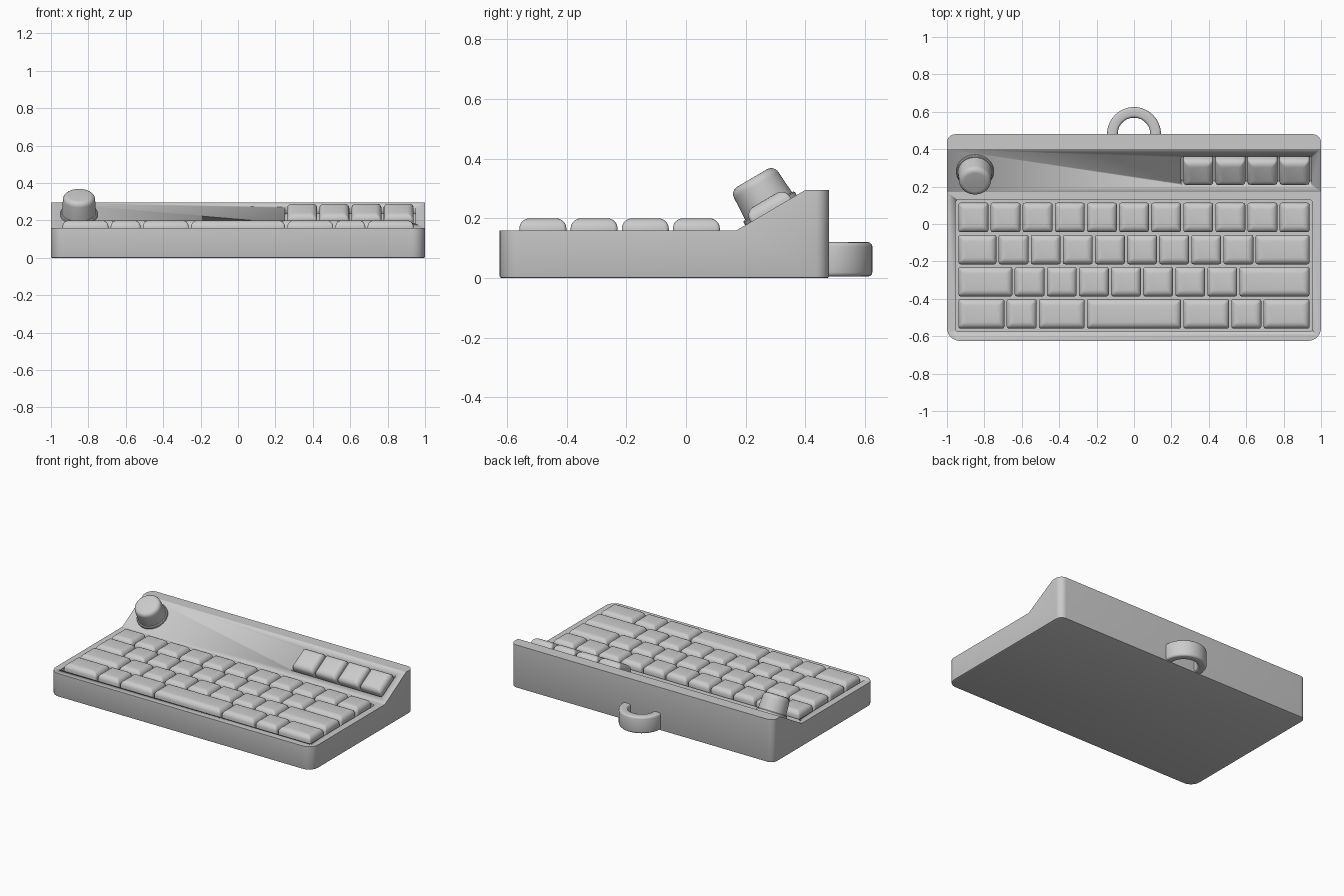
import bpy, bmesh, math
from mathutils import Matrix, Vector

cube = bpy.data.objects.get("Cube")
if cube:
    bpy.data.objects.remove(cube, do_unlink=True)

grey = bpy.data.materials.new("warm grey plastic")
grey.use_nodes = True
COLOUR = (0.6, 0.6, 0.6, 1)
grey.diffuse_color = COLOUR
grey.node_tree.nodes["Principled BSDF"].inputs["Base Color"].default_value = COLOUR

U = 0.1717                      # key pitch
SLOPE_START, SLOPE_END = Vector((0, 0.17, 0.16)), Vector((0, 0.40, 0.295))
run = SLOPE_END - SLOPE_START
TILT = Matrix.Rotation(math.atan2(run.z, run.y), 4, 'X')
MID = (SLOPE_START + SLOPE_END) / 2


def finish(bm, name, matrix=Matrix(), angle=35):
    bmesh.ops.recalc_face_normals(bm, faces=bm.faces)
    mesh = bpy.data.meshes.new(name)
    bm.to_mesh(mesh)
    bm.free()
    obj = bpy.data.objects.new(name, mesh)
    bpy.context.collection.objects.link(obj)
    obj.matrix_world = matrix
    mesh.materials.append(grey)
    bpy.ops.object.select_all(action='DESELECT')
    obj.select_set(True)
    bpy.context.view_layer.objects.active = obj
    bpy.ops.object.shade_smooth_by_angle(angle=math.radians(angle))
    return obj


def bevel(bm, edges, width, segments):
    bmesh.ops.bevel(bm, geom=edges, offset=width, segments=segments,
                    profile=0.5, affect='EDGES', clamp_overlap=True)


def upright(edge):
    d = edge.verts[1].co - edge.verts[0].co
    return abs(d.z) > 0.9 * d.length


def box(size, low, high, corner):
    """Box with rounded upright corners, from height low to high."""
    bm = bmesh.new()
    bmesh.ops.create_cube(bm, size=1)
    for v in bm.verts:
        v.co = (v.co.x * size[0], v.co.y * size[1], low if v.co.z < 0 else high)
    bevel(bm, [e for e in bm.edges if upright(e)], corner, 3)
    return bm


def make_key(name, width, matrix):
    bm = box((width * U - 0.012, U - 0.014), -0.035, 0.04, 0.012)
    rim = [e for e in bm.edges if all(v.co.z > 0.039 for v in e.verts)]
    # Softly domed shoulders around a flat top
    top = [f for f in bm.faces if all(v.co.z > 0.039 for v in f.verts)][0]
    cx, cy = width * U / 2 - 0.006, U / 2 - 0.007
    radius, steps = 0.034, 5
    for v in top.verts:
        v.co.z -= radius
    for i in range(1, steps + 1):
        a = math.pi / 2 * i / steps
        inset = radius * (1 - math.cos(a))
        new = bmesh.ops.extrude_discrete_faces(bm, faces=[top])["faces"][0]
        prior = radius * (1 - math.cos(a - math.pi / 2 / steps))
        for v in new.verts:
            v.co.x *= (cx - inset) / (cx - prior)
            v.co.y *= (cy - inset) / (cy - prior)
            v.co.z = 0.04 - radius + radius * math.sin(a)
        top = new
    bmesh.ops.remove_doubles(bm, verts=bm.verts, dist=1e-5)
    return finish(bm, name, matrix)


def lathe(name, outline, matrix, angle=35):
    """Turn a (radius, height) outline about z."""
    bm = bmesh.new()
    verts = [bm.verts.new((r, 0, h)) for r, h in outline]
    edges = [bm.edges.new(p) for p in zip(verts, verts[1:])]
    bmesh.ops.spin(bm, geom=verts + edges, axis=(0, 0, 1), cent=(0, 0, 0),
                   angle=math.tau, steps=48, use_merge=True)
    bmesh.ops.remove_doubles(bm, verts=bm.verts, dist=1e-5)
    return finish(bm, name, matrix, angle)


# Case: side profile drawn across the width, with rounded upright corners
bm = bmesh.new()
FRONT, BACK = -0.625, 0.48
profile = [(FRONT, 0), (BACK, 0), (BACK, SLOPE_END.z), (SLOPE_END.y, SLOPE_END.z),
           (SLOPE_START.y, SLOPE_START.z), (FRONT, SLOPE_START.z)]
face = bm.faces.new([bm.verts.new((-1, y, z)) for y, z in profile])
side = bmesh.ops.extrude_face_region(bm, geom=[face])["geom"]
bmesh.ops.translate(bm, vec=(2, 0, 0), verts=[v for v in side if isinstance(v, bmesh.types.BMVert)])
for end, radius in ((FRONT, 0.07), (BACK, 0.045)):
    bevel(bm, [e for e in bm.edges if upright(e) and abs(e.verts[0].co.y - end) < 0.001], radius, 8)
bevel(bm, [e for e in bm.edges if all(v.co.z < 0.001 for v in e.verts)], 0.006, 2)
case = finish(bm, "case", angle=25)

# Recesses for the main keys and the sloped keys
ROW_Y = [0.035 - U * i for i in range(4)]
field_y = sum(ROW_Y) / 4
slope_x = 3.5 * U
slope_matrix = Matrix.Translation((slope_x, MID.y, MID.z)) @ TILT
recesses = [(box((11 * U + 0.018, 4 * U + 0.018), -0.05, 0.1, 0.015),
             Matrix.Translation((0, field_y, 0.16))),
            (box((4 * U + 0.01, U + 0.006), -0.04, 0.1, 0.01), slope_matrix)]
for shape, matrix in recesses:
    cutter = finish(shape, "recess_cutter", matrix)
    cutter.hide_render = True
    bpy.context.view_layer.objects.active = case
    mod = case.modifiers.new("recess", 'BOOLEAN')
    mod.operation, mod.solver, mod.object = 'DIFFERENCE', 'EXACT', cutter
    # The cut has to come before the smoothing modifier
    bpy.ops.object.modifier_move_to_index(modifier=mod.name, index=0)
    bpy.ops.object.modifier_apply(modifier=mod.name)
    bpy.data.objects.remove(cutter, do_unlink=True)

# Main keys, widths in key units from the right-hand end to the left
ROWS = [[1] * 11,
        [1.25] + [1] * 8 + [1.75],
        [1.75] + [1] * 7 + [2.25],
        [1.5, 1, 1.5, 3, 1.5, 1, 1.5]]
for r, (row, y) in enumerate(zip(ROWS, ROW_Y)):
    x = -5.5 * U
    for c, width in enumerate(row):
        make_key(f"key_row{r + 1}_{c + 1}", width,
                 Matrix.Translation((x + width * U / 2, y, 0.16)))
        x += width * U

# Four keys on the slope
for i in range(4):
    make_key(f"slope_key_{i + 1}", 1, slope_matrix @ Matrix.Translation(((i - 1.5) * U, 0, 0)))

# Turning knob with a thin skirt
knob_matrix = Matrix.Translation((-0.85, MID.y, MID.z)) @ TILT
crown = [(0.058 + 0.028 * math.cos(a), 0.097 + 0.028 * math.sin(a))
         for a in (math.pi / 12 * i for i in range(7))]
lathe("knob", [(0, -0.02), (0.091, -0.02), (0.091, 0.02)] + crown + [(0, 0.125)], knob_matrix)
lathe("knob_skirt", [(0, -0.01), (0.1, -0.01), (0.1, 0.012), (0.096, 0.016), (0, 0.016)], knob_matrix)

# Carry loop: half ring at the back, ends buried in the case
bm = bmesh.new()
INNER, OUTER, LOW, HIGH, SOFT = 0.087, 0.144, 0.005, 0.12, 0.014
section = []
for cx, cz, start in ((OUTER - SOFT, HIGH - SOFT, 0), (INNER + SOFT, HIGH - SOFT, 1),
                      (INNER + SOFT, LOW + SOFT, 2), (OUTER - SOFT, LOW + SOFT, 3)):
    for k in range(4):
        a = math.pi / 2 * (start + k / 3)
        section.append(bm.verts.new((cx + SOFT * math.cos(a), 0, cz + SOFT * math.sin(a))))
cap = bm.faces.new(section)
bmesh.ops.spin(bm, geom=[cap], axis=(0, 0, 1), cent=(0, 0, 0),
               angle=math.pi, steps=32)
# Straight tails reach into the case
for v in bm.verts:
    if v.co.y < 0.001:
        v.co.y = -0.02
finish(bm, "carry_loop", Matrix.Translation((0, 0.481, 0)))
